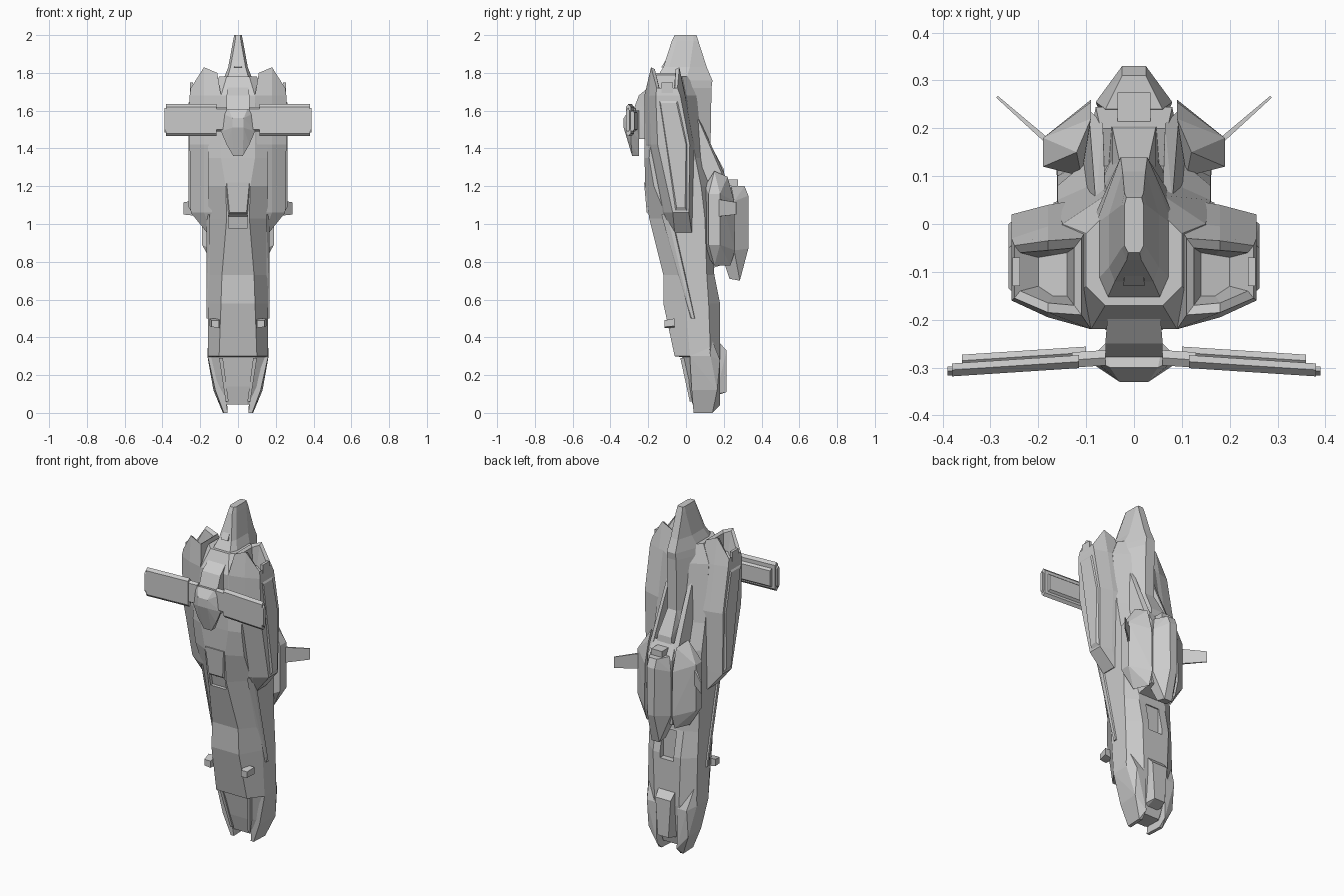
import bpy, bmesh, math


def finish(name, bm, pair=False):
    bmesh.ops.remove_doubles(bm, verts=bm.verts, dist=1e-5)
    bmesh.ops.recalc_face_normals(bm, faces=bm.faces)
    me = bpy.data.meshes.new(name)
    bm.to_mesh(me)
    bm.free()
    ob = bpy.data.objects.new(name, me)
    bpy.context.collection.objects.link(ob)
    if pair:
        m = ob.modifiers.new("mirror", 'MIRROR')
        m.use_mirror_merge = False
    return ob


def both(pts):
    return pts + [(-x, y, z) for x, y, z in pts]


def facet(name, pts, pair=False):
    """Faceted solid wrapped round points; one per side, or one symmetric solid."""
    bm = bmesh.new()
    for p in (pts if pair else both(pts)):
        bm.verts.new(p)
    r = bmesh.ops.convex_hull(bm, input=bm.verts[:])
    junk = {v for v in r["geom_interior"] + r["geom_unused"] if isinstance(v, bmesh.types.BMVert)}
    bmesh.ops.delete(bm, geom=list(junk), context='VERTS')
    bmesh.ops.dissolve_limit(bm, angle_limit=math.radians(2), verts=bm.verts[:], edges=bm.edges[:])
    return finish(name, bm, pair)


def box(x0, x1, y0, y1, z0, z1):
    return [(x, y, z) for x in (x0, x1) for y in (y0, y1) for z in (z0, z1)]


def loft(name, rings, pair=False):
    """Skin closed rings of points and cap both ends."""
    bm = bmesh.new()
    loops = [[bm.verts.new(p) for p in r] for r in rings]
    n = len(loops[0])
    for a, b in zip(loops, loops[1:]):
        for i in range(n):
            j = (i + 1) % n
            bm.faces.new((a[i], a[j], b[j], b[i]))
    bm.faces.new(loops[0])
    bm.faces.new(loops[-1])
    return finish(name, bm, pair)


def section(z, wf, yf, ws, y1, y2, wb, yb):
    half = [(wf, yf, z), (ws, y1, z), (ws, y2, z), (wb, yb, z)]
    return half + [(-x, y, zz) for x, y, zz in reversed(half)]


def cut(target, name, pts):
    c = facet(name, pts)
    c.hide_render = True
    c.hide_viewport = True
    m = target.modifiers.new(name, 'BOOLEAN')
    m.operation = 'DIFFERENCE'
    m.object = c


# Main hull, nose down
hull = loft("main_hull", [section(*s) for s in (
    (.045, .05, .035, .07, .05, .12, .05, .14),
    (.14, .06, .01, .12, .04, .14, .07, .165),
    (.295, .09, -.02, .155, .03, .13, .08, .18),
    (.30, .10, -.06, .16, .02, .13, .08, .18),
    (.58, .09, -.12, .16, .00, .12, .09, .18),
    (.73, .085, -.12, .16, -.03, .11, .09, .15),
    (1.03, .06, -.195, .16, -.10, .10, .10, .13),
    (1.20, .065, -.215, .16, -.17, .08, .10, .13),
    (1.35, .09, -.22, .16, -.195, .05, .07, .09),
    (1.68, .09, -.22, .15, -.17, .00, .06, .06),
    (1.78, .06, -.17, .10, -.13, -.02, .05, .03))])
cut(hull, "back_hatch_cutter", box(0, .045, .145, .3, .55, .72))
cut(hull, "front_vent_cutter", [(.055, -.3, .97), (.05, -.165, .98), (.055, -.3, 1.05), (.05, -.18, 1.05)])

# Side shell strips and nose armour
facet("side_strip", [(.15, .02, .5), (.168, .03, .5), (.15, -.13, 1.05), (.168, -.10, 1.05),
                     (.15, .05, .5), (.168, .045, .5), (.15, -.07, 1.05), (.168, -.08, 1.05)], True)
facet("nose_prong", [(.055, .04, 0), (.06, .14, 0), (.075, .04, 0), (.08, .14, 0), (.12, .03, .12),
                     (.13, .165, .12), (.16, .02, .3), (.162, .13, .3), (.065, .18, .04), (.13, .18, .28),
                     (.15, .03, .5), (.155, .11, .46), (.07, .18, .28), (.09, .02, .28)], True)
facet("nose_keel", [(.03, .15, .09), (.035, .215, .11), (.05, .215, .33), (.055, .17, .38), (.05, .16, .1)])
facet("nose_canopy_rib", [(.05, .02, .06), (.065, .02, .06), (.08, -.03, .29), (.1, -.03, .29),
                          (.05, .05, .06), (.1, .02, .29)], True)
facet("chin_gun", [(.095, -.06, .45), (.15, -.06, .46), (.095, -.06, .5), (.15, -.06, .5),
                   (.1, -.115, .45), (.14, -.115, .455), (.1, -.115, .49), (.14, -.115, .49)], True)

# Raised hood above the front vent
facet("front_hood", [(.045, -.208, 1.06), (.06, -.18, 1.04), (.065, -.2, 1.22), (.06, -.222, 1.22),
                     (.04, -.18, 1.06)])


# Engine nacelles with open tops
def nring(z, xi, xm, xo, f0, f1, f2, b2, b1, b0, dz=(0, 0, 0)):
    return [(xi, f0, z + dz[0]), (xm, f1, z + dz[1]), (xo, f2, z + dz[2]),
            (xo, b2, z + dz[2]), (xm, b1, z + dz[1]), (xi, b0, z + dz[0])]


rim = (-.03, 0, -.11)
loft("engine_nacelle", [
    nring(.955, .10, .14, .165, -.085, -.075, -.06, .03, .035, .04),
    nring(1.06, .10, .18, .25, -.135, -.115, -.07, .015, .03, .045),
    nring(1.42, .09, .18, .256, -.215, -.185, -.15, .02, .04, .055),
    nring(1.68, .09, .18, .256, -.22, -.195, -.16, -.03, -.005, .005),
    nring(1.83, .11, .18, .25, -.19, -.185, -.155, -.045, -.035, -.03, rim),
    nring(1.82, .125, .18, .238, -.17, -.165, -.14, -.06, -.055, -.05, rim),
    nring(1.70, .14, .17, .20, -.15, -.15, -.13, -.07, -.065, -.06, (0, 0, -.02))], True)
facet("nacelle_side_plate", [(.25, -.145, 1.66), (.25, -.055, 1.07), (.25, .005, 1.07), (.25, .01, 1.42),
                             (.25, -.04, 1.66), (.262, -.135, 1.64), (.262, -.05, 1.09), (.262, -.005, 1.09),
                             (.262, 0, 1.42), (.262, -.05, 1.64)], True)
facet("nacelle_lamp", box(.238, .254, -.13, -.07, 1.68, 1.75), True)

# Tail fin and its slope down to the rear pod
loft("tail_fin", [section(*s) for s in (
    (1.28, .06, -.10, .09, -.04, .06, .04, .15),
    (1.42, .06, -.12, .09, -.04, .04, .03, .13),
    (1.72, .07, -.19, .09, -.12, .0, .03, .135),
    (1.76, .06, -.165, .08, -.12, .0, .028, .14),
    (1.83, .04, -.12, .052, -.09, .02, .024, .11),
    (1.97, .015, -.075, .026, -.05, .04, .02, .065),
    (2.0, .012, -.06, .02, -.045, .04, .016, .055))])
facet("fin_front_lamp", [(.022, -.13, 1.83), (.02, -.1, 1.88), (.025, -.06, 1.82), (.02, -.06, 1.88)])
facet("rear_spine", [(.03, .13, 1.42), (.045, .05, 1.42), (.045, .2, 1.29), (.05, .21, 1.2), (.06, .08, 1.15)])
facet("rear_rail", [(.06, .02, 1.59), (.085, .01, 1.59), (.06, .05, 1.6), (.08, .045, 1.6),
                    (.065, .21, 1.25), (.09, .2, 1.25), (.06, .09, 1.2), (.11, .09, 1.2), (.095, .24, 1.15)], True)

# Rear pod: core, side tanks and central keel block
facet("rear_pod_core", [(.11, .09, 1.22), (.11, .09, .86), (.09, .15, .77), (.08, .24, .8),
                        (.08, .245, 1.18), (.07, .2, 1.26)])
facet("rear_pod_tank", [(.11, .10, 1.2), (.11, .10, .85), (.19, .12, 1.16), (.19, .18, 1.16), (.19, .12, .89),
                        (.19, .18, .89), (.09, .255, 1.12), (.09, .26, .86), (.09, .235, .78), (.13, .15, .78),
                        (.12, .15, 1.28), (.09, .22, 1.25)], True)
facet("rear_pod_keel", [(.06, .24, 1.2), (.025, .31, 1.2), (.025, .33, 1.15), (.022, .33, .87), (.03, .30, .79),
                        (.025, .285, .7), (.03, .23, .71), (.08, .255, 1.12), (.08, .255, .86), (.06, .2, .8)])
facet("rear_pod_cap", box(0, .035, .2, .275, 1.2, 1.235))

# Small swept fins on the rear pod
facet("rear_finlet", [(.18, .18, 1.04), (.188, .172, 1.04), (.18, .18, 1.13), (.188, .172, 1.13),
                      (.285, .268, 1.05), (.288, .264, 1.05), (.285, .268, 1.115), (.288, .264, 1.115)], True)

# Front cross wing on its pylon
facet("wing_pylon", [(.055, -.19, 1.73), (.06, -.25, 1.68), (.06, -.28, 1.6), (.055, -.19, 1.45), (.05, -.28, 1.45)])
facet("wing_hub", [(.09, -.28, 1.59), (.09, -.29, 1.49), (.06, -.25, 1.6), (.06, -.25, 1.45), (.03, -.33, 1.56),
                   (.03, -.33, 1.51), (.06, -.29, 1.42), (.025, -.285, 1.36), (.025, -.25, 1.36),
                   (.05, -.30, 1.61)])


def wing(name, x0, x1, ya, yb, z0, z1, c):
    pts = []
    for x in (x0, x1):
        d = -.065 * (x - .08)
        pts += [(x, ya + d, z0 + c), (x, ya + d, z1 - c), (x, yb + d, z0 + c), (x, yb + d, z1 - c),
                (x, (ya + yb) / 2 + d, z0), (x, (ya + yb) / 2 + d, z1)]
    return facet(name, pts, True)


wing("wing_root", .06, .13, -.297, -.265, 1.49, 1.62, .01)
wing("wing_front_panel", .115, .38, -.299, -.272, 1.465, 1.635, .015)
wing("wing_back_panel", .10, .36, -.28, -.255, 1.49, 1.60, .01)
wing("wing_tip", .37, .39, -.297, -.278, 1.485, 1.615, .015)
